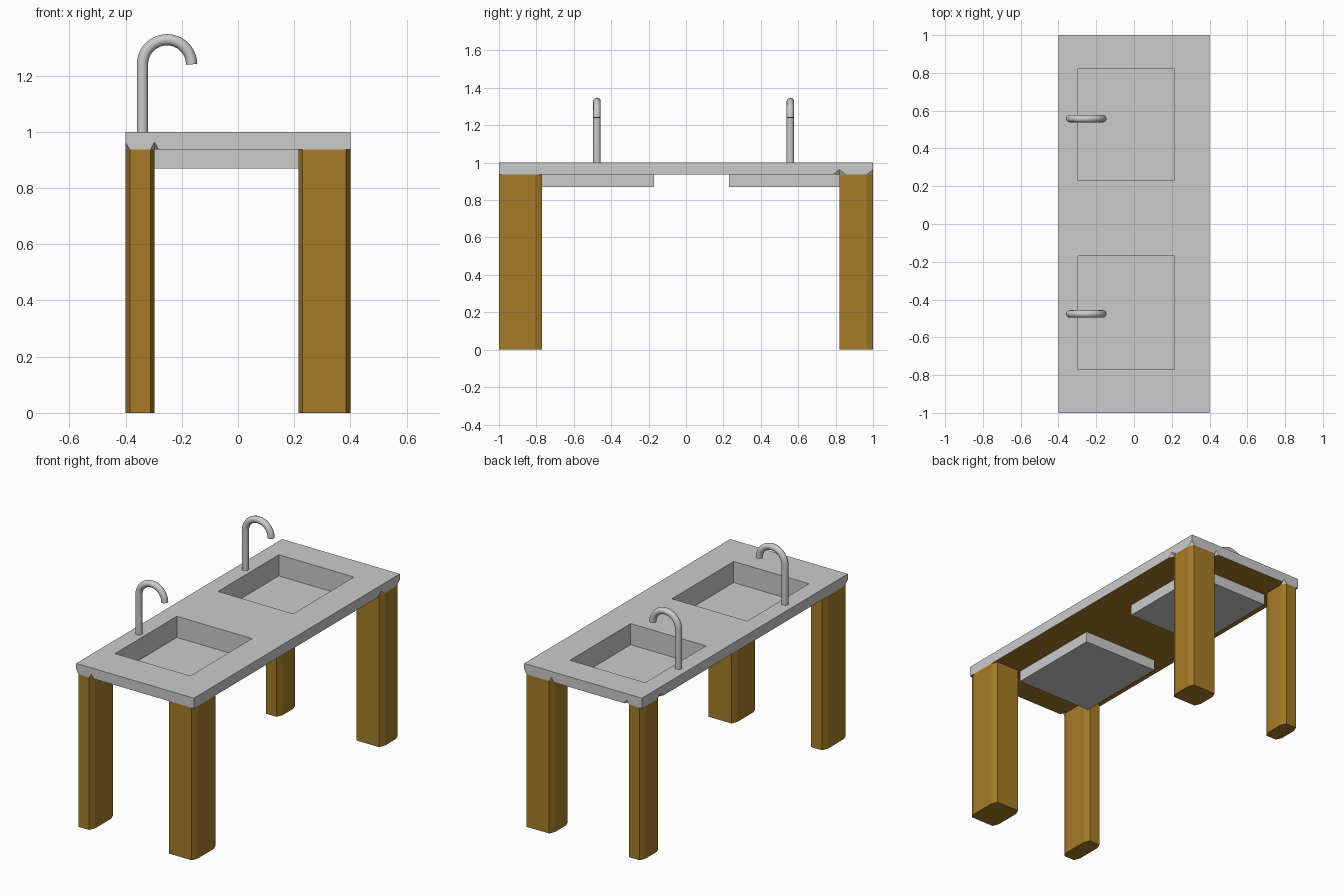
import bpy, bmesh, math

if "Cube" in bpy.data.objects:
    bpy.data.objects.remove(bpy.data.objects["Cube"])

brown = bpy.data.materials.new("wood")
brown.diffuse_color = (0.38, 0.2, 0.02, 1)
brown.use_nodes = True
brown.node_tree.nodes["Principled BSDF"].inputs["Base Color"].default_value = brown.diffuse_color

XS = [-0.4, -0.297, 0.215, 0.4]
YS = [-1, -0.77, -0.17, 0.23, 0.82, 1]
BOTTOM, TOP, BASIN = 0.937, 1.0, 0.87
HOLES = {(1, 1), (1, 3)}


def to_object(name, bm, mats=()):
    me = bpy.data.meshes.new(name)
    bm.to_mesh(me)
    bm.free()
    ob = bpy.data.objects.new(name, me)
    bpy.context.collection.objects.link(ob)
    for m in mats:
        me.materials.append(m)
    return ob


def prism(bm, outline, z0, z1):
    low = [bm.verts.new((x, y, z0)) for x, y in outline]
    high = [bm.verts.new((x, y, z1)) for x, y in outline]
    bm.faces.new(low[::-1])
    bm.faces.new(high)
    n = len(low)
    for i in range(n):
        j = (i + 1) % n
        bm.faces.new((low[i], low[j], high[j], high[i]))


# Countertop: grid of cells with two openings, brown underside
bm = bmesh.new()
grid = [[bm.verts.new((x, y, BOTTOM)) for y in YS] for x in XS]
cells = []
for i in range(3):
    for j in range(5):
        if (i, j) not in HOLES:
            cells.append(bm.faces.new((grid[i][j], grid[i + 1][j], grid[i + 1][j + 1], grid[i][j + 1])))
ret = bmesh.ops.extrude_face_region(bm, geom=cells, use_keep_orig=True)
bmesh.ops.translate(bm, vec=(0, 0, TOP - BOTTOM),
                    verts=[g for g in ret["geom"] if isinstance(g, bmesh.types.BMVert)])
bmesh.ops.recalc_face_normals(bm, faces=bm.faces)
for f in bm.faces:
    f.material_index = 1 if f.normal.z < -0.5 else 0
grey = bpy.data.materials.new("plain_grey")
counter = to_object("countertop", bm, (grey, brown))

# Small pointed notches in the slab edge above the leg chamfers
bm = bmesh.new()
spots = [(-0.4, -1), (XS[1], -1), (0.4, 1), (XS[2], 1), (XS[1], 1), (0.4, YS[4]), (-0.4, YS[4])]
for cx, cy in spots:
    base = [bm.verts.new((cx + dx, cy + dy, BOTTOM - 0.002))
            for dx, dy in ((0.016, 0), (0, 0.036), (-0.016, 0), (0, -0.036))]
    tip = bm.verts.new((cx, cy, 0.963))
    bm.faces.new(base[::-1])
    for k in range(4):
        bm.faces.new((base[k], base[(k + 1) % 4], tip))
cutter = to_object("notch_cutter", bm, (grey,))
cutter.hide_render = True
cutter.hide_set(True)
mod = counter.modifiers.new("notches", "BOOLEAN")
mod.object = cutter
mod.operation = "DIFFERENCE"
mod.solver = "EXACT"

# Basins: thin shells hanging below the openings
for name, j in (("front_basin", 1), ("back_basin", 3)):
    bm = bmesh.new()
    x0, x1, y0, y1 = XS[1], XS[2], YS[j], YS[j + 1]
    prism(bm, [(x0, y0), (x1, y0), (x1, y1), (x0, y1)], BASIN, BOTTOM)
    bm.faces.ensure_lookup_table()
    bm.faces.remove(bm.faces[1])
    to_object(name, bm)

# Legs: chamfered posts filling the corners outside the basins
CX, CY = 0.015, 0.036
for side, i in (("left", 0), ("right", 2)):
    for end, j in (("front", 0), ("back", 4)):
        x0, x1, y0, y1 = XS[i], XS[i + 1], YS[j], YS[j + 1]
        bm = bmesh.new()
        prism(bm, [(x0 + CX, y0), (x1 - CX, y0), (x1, y0 + CY), (x1, y1 - CY),
                   (x1 - CX, y1), (x0 + CX, y1), (x0, y1 - CY), (x0, y0 + CY)], 0, BOTTOM)
        to_object(f"{end}_{side}_leg", bm, (brown,))

# Taps: swept pipes with a half-circle spout
R = 0.0875
for name, y in (("front_tap", -0.476), ("back_tap", 0.558)):
    path = [(-0.34, y, TOP)]
    for k in range(21):
        a = math.pi * (1 - k / 20)
        path.append((-0.2525 + R * math.cos(a), y, 1.24 + R * math.sin(a)))
    cu = bpy.data.curves.new(name, "CURVE")
    cu.dimensions = "3D"
    cu.bevel_depth = 0.02
    cu.bevel_resolution = 4
    cu.use_fill_caps = True
    sp = cu.splines.new("POLY")
    sp.points.add(len(path) - 1)
    for p, co in zip(sp.points, path):
        p.co = (*co, 1)
    ob = bpy.data.objects.new(name, cu)
    bpy.context.collection.objects.link(ob)
    bpy.ops.object.select_all(action="DESELECT")
    ob.select_set(True)
    bpy.context.view_layer.objects.active = ob
    bpy.ops.object.convert(target="MESH")
    bpy.ops.object.shade_smooth_by_angle(angle=math.radians(40))
